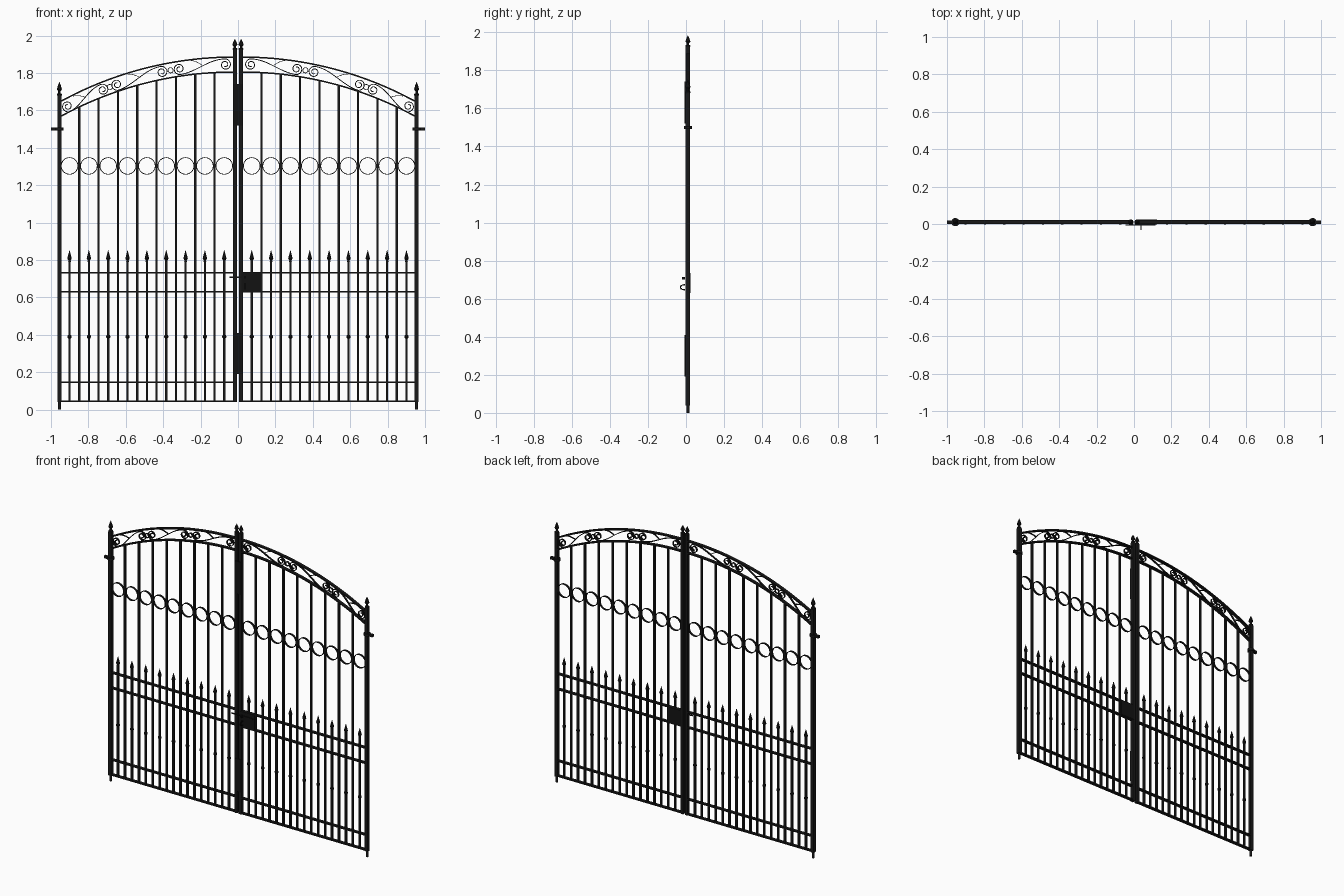
import bpy, bmesh, math
from mathutils import Vector, Matrix

if "Cube" in bpy.data.objects:
    bpy.data.objects.remove(bpy.data.objects["Cube"])

YC = 0.01            # centre plane of the gate
SIDES = (-1, 1)      # left and right leaf


def material(name, v):
    m = bpy.data.materials.new(name)
    m.diffuse_color = (v, v, v, 1)
    m.use_nodes = True
    m.node_tree.nodes["Principled BSDF"].inputs["Base Color"].default_value = m.diffuse_color
    return m


IRON = material("black iron", 0.009)
LOCK = material("dark lock metal", 0.006)


def finish(bm, name, mat=IRON, smooth=False):
    bmesh.ops.recalc_face_normals(bm, faces=bm.faces)
    me = bpy.data.meshes.new(name)
    bm.to_mesh(me)
    bm.free()
    me.materials.append(mat)
    ob = bpy.data.objects.new(name, me)
    bpy.context.collection.objects.link(ob)
    if smooth:
        bpy.ops.object.select_all(action='DESELECT')
        ob.select_set(True)
        bpy.context.view_layer.objects.active = ob
        bpy.ops.object.shade_smooth_by_angle(angle=math.radians(35))
    return ob


def box(bm, x0, x1, z0, z1, depth, yc=YC):
    mat = Matrix.Translation(((x0 + x1) / 2, yc, (z0 + z1) / 2)) @ \
        Matrix.Diagonal((x1 - x0, depth, z1 - z0, 1))
    bmesh.ops.create_cube(bm, size=1, matrix=mat)


def lathe(bm, x, profile, n=8, yc=YC):
    """Turn (radius, z) points around a vertical axis."""
    rings = []
    for r, z in profile:
        rings.append([bm.verts.new((x + r * math.cos(2 * math.pi * (i + .5) / n),
                                    yc + r * math.sin(2 * math.pi * (i + .5) / n), z))
                      for i in range(n)])
    for a, b in zip(rings, rings[1:]):
        for i in range(n):
            bm.faces.new((a[i], a[(i + 1) % n], b[(i + 1) % n], b[i]))
    bm.faces.new(rings[0])
    bm.faces.new(rings[-1])


def ribbon(bm, pts, thick, depth, closed=False):
    """Sweep a flat bar along (x, z) points, standing across the gate."""
    n = len(pts)
    rows = []
    for i, (x, z) in enumerate(pts):
        a = pts[(i - 1) % n] if closed or i else pts[0]
        b = pts[(i + 1) % n] if closed or i < n - 1 else pts[-1]
        t = Vector((b[0] - a[0], b[1] - a[1])).normalized() * thick / 2
        rows.append([bm.verts.new((x - k * t.y, YC + y * depth / 2, z + k * t.x))
                     for k, y in ((-1, -1), (1, -1), (1, 1), (-1, 1))])
    for i in range(n if closed else n - 1):
        a, b = rows[i], rows[(i + 1) % n]
        for j in range(4):
            bm.faces.new((a[j], a[(j + 1) % 4], b[(j + 1) % 4], b[j]))
    if not closed:
        bm.faces.new(rows[0])
        bm.faces.new(rows[-1])


def circle(x, z, r, n=32):
    return [(x + r * math.cos(2 * math.pi * i / n), z + r * math.sin(2 * math.pi * i / n))
            for i in range(n)]


# Arched top: both curved bars share one radius
R, APEX, DROP = 1.934, 1.885, 0.08


def arch(x, drop=0.0):
    return APEX - drop - R + math.sqrt(R * R - (abs(x) - 0.02) ** 2)


# Hinge posts and meeting stiles
bm = bmesh.new()
for s in SIDES:
    box(bm, s * .955 - .011, s * .955 + .011, .04, 1.68, .024)
    lathe(bm, s * .955, [(.008, 0), (.008, .045)], 12)
    box(bm, s * .0165 - .010, s * .0165 + .010, .04, 1.925, .024)
finish(bm, "posts")

# Spear finials on the posts
bm = bmesh.new()
for s in SIDES:
    for x, z in ((s * .955, 1.68), (s * .0165, 1.925)):
        k = 1.0 if abs(x) > .5 else .8
        lathe(bm, x, [(.014, z), (.014, z + .008 * k), (.007, z + .012 * k), (.007, z + .022 * k),
                      (.015, z + .032 * k), (.009, z + .052 * k), (.0005, z + .072 * k)])
finish(bm, "post_finials")

# Hinge lugs
bm = bmesh.new()
for s in SIDES:
    lathe(bm, s * .955, [(.022, 1.492), (.022, 1.508)], 24)
    a, b = sorted((s * .96, s * 1.0))
    box(bm, a, b, 1.492, 1.508, .018)
finish(bm, "hinge_lugs", smooth=True)

# Flat horizontal rails
bm = bmesh.new()
for s in SIDES:
    a, b = sorted((s * .02, s * .95))
    for z in (.046, .147, .63, .733):
        box(bm, a, b, z - .004, z + .004, .022)
finish(bm, "rails")

# Arched bars
bm = bmesh.new()
for s in SIDES:
    for d in (0, DROP):
        xs = [.022 + (.95 - .022) * i / 32 for i in range(33)]
        ribbon(bm, [(s * x, arch(x, d)) for x in xs], .008, .022)
finish(bm, "arched_bars", smooth=True)

# Tall bars, short spear bars with collars, and the ring row
tall, short, rings = bmesh.new(), bmesh.new(), bmesh.new()
STEP = .1034
for s in SIDES:
    for i in range(9):
        x = s * (.0735 + STEP * i)
        box(short, x - .006, x + .006, .046, .80, .012)
        lathe(short, x, [(.007, .38), (.012, .386), (.012, .394), (.007, .40)])
        lathe(short, x, [(.008, .79), (.006, .797), (.013, .808), (.007, .83), (.0005, .853)])
        ribbon(rings, circle(x, 1.303, .0445), .004, .014, True)
        if i < 8:
            x += s * STEP / 2
            box(tall, x - .006, x + .006, .046, arch(x, DROP), .012)
finish(tall, "tall_bars")
finish(short, "spear_bars")
finish(rings, "ring_row", smooth=True)

# Scrollwork between the arched bars
RM = R - DROP / 2


def on_arch(u, d):
    """u: distance along the arch from the middle, d: height off its midline."""
    a = (u - .02) / RM
    return .02 + (RM + d) * math.sin(a), APEX - R + (RM + d) * math.cos(a)


def spiral(u, r0, start, turn):
    out = []
    for i in range(37):
        t = i / 36
        r = r0 * (1 - .72 * t)
        a = start + turn * 2 * math.pi * 1.6 * t
        out.append((u + r * math.cos(a), r * math.sin(a)))
    return out


bm = bmesh.new()
for s in SIDES:
    for u0, u1 in ((.068, .315), (.41, .66), (.74, .948)):
        r = .031
        first = spiral(u0, r, math.pi / 2, 1)
        last = spiral(u1, r, -math.pi / 2, 1)
        mid = []
        for i in range(1, 20):
            t = i / 20
            mid.append((u0 + (u1 - u0) * t, r * math.cos(math.pi * t)))
        path = first[::-1] + mid + last
        ribbon(bm, [(s * x, z) for x, z in (on_arch(*p) for p in path)], .0045, .012)
        # small tendril branching off the scroll
        um = (u0 + u1) / 2
        branch = [(um + .055 * t, .004 + .03 * math.sin(t * 1.5)) for t in
                  [i / 8 for i in range(9)]]
        ribbon(bm, [(s * x, z) for x, z in (on_arch(*p) for p in branch)], .003, .010)
    for u in (.3625, .70):
        x, z = on_arch(u, 0)
        ribbon(bm, circle(s * x, z, .014, 20), .004, .012, True)
finish(bm, "scrollwork", smooth=True)

# Cover plates where the leaves meet
bm = bmesh.new()
for z0, z1 in ((.19, .41), (1.52, 1.74)):
    box(bm, -.023, .027, z0, z1, .005, YC - .0145)
finish(bm, "cover_plates", LOCK)

# Lock box, latch and curved handle
bm = bmesh.new()
box(bm, .02, .124, .63, .735, .026)
finish(bm, "lock_box", LOCK)
bm = bmesh.new()
box(bm, -.045, .115, .704, .711, .005, -.0065)
box(bm, .034, .040, .70, .715, .016, -.012)
finish(bm, "latch", LOCK)
bm = bmesh.new()
for i in range(8):      # half-round pull, bowed towards the front
    a = math.pi * (i + .5) / 8
    m = Matrix.Translation((.037, -.004 - .025 * math.sin(a), .66 + .014 * math.cos(a))) @ \
        Matrix.Diagonal((.006, .007, .007, 1))
    bmesh.ops.create_cube(bm, size=1, matrix=m)
finish(bm, "handle", LOCK)
